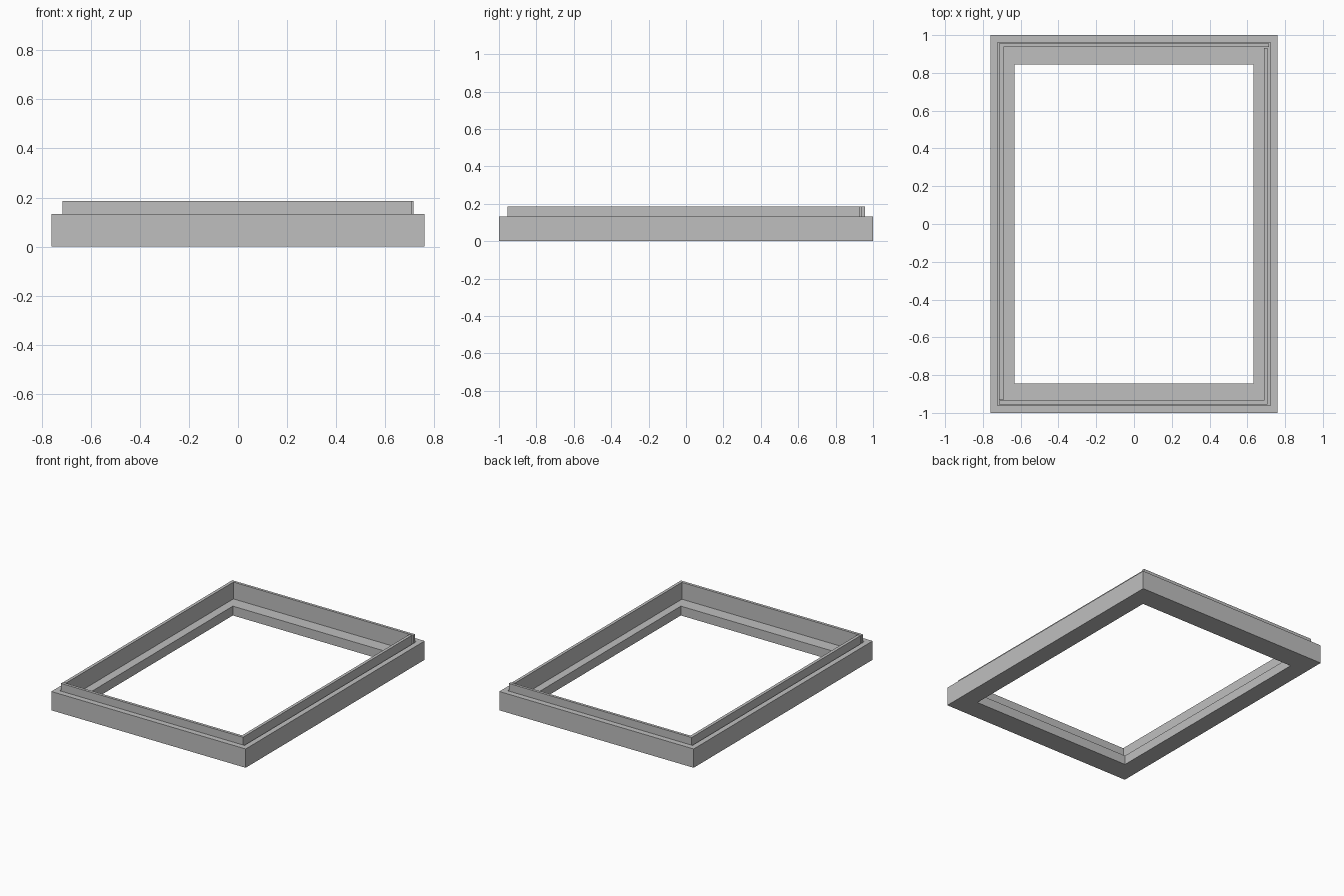
import bpy
import bmesh

default = bpy.data.objects.get("Cube")
if default:
    bpy.data.objects.remove(default, do_unlink=True)

grey = bpy.data.materials.new("light grey")
grey.use_nodes = True
colour = (0.52, 0.52, 0.52, 1)
grey.diffuse_color = colour
grey.node_tree.nodes["Principled BSDF"].inputs["Base Color"].default_value = colour

LEDGE, BASE_TOP, LIP_TOP = 0.066, 0.133, 0.185


def finish(name, bm):
    bmesh.ops.recalc_face_normals(bm, faces=bm.faces)
    mesh = bpy.data.meshes.new(name)
    bm.to_mesh(mesh)
    bm.free()
    mesh.materials.append(grey)
    bpy.context.collection.objects.link(bpy.data.objects.new(name, mesh))


def rectangular_sweep(name, profile):
    """Closed frame from a section of (half width, half depth, height)."""
    bm = bmesh.new()
    rings = [[bm.verts.new((sx * x, sy * y, z))
              for sx, sy in ((-1, -1), (1, -1), (1, 1), (-1, 1))]
             for x, y, z in profile]
    for i, ring in enumerate(rings):
        following = rings[(i + 1) % len(rings)]
        for j in range(4):
            k = (j + 1) % 4
            bm.faces.new((ring[j], ring[k], following[k], following[j]))
    finish(name, bm)


def extruded_outline(name, outline, bottom, top):
    bm = bmesh.new()
    face = bm.faces.new([bm.verts.new((x, y, bottom)) for x, y in outline])
    extruded = bmesh.ops.extrude_face_region(bm, geom=[face])["geom"]
    # the source face stays in place as the underside
    for v in extruded:
        if isinstance(v, bmesh.types.BMVert):
            v.co.z = top
    if not face.is_valid or len(bm.faces) < len(outline) + 2:
        low = [v for v in bm.verts if v.co.z == bottom]
        bmesh.ops.contextual_create(bm, geom=low)
    finish(name, bm)


# Base frame with a recessed inner ledge
rectangular_sweep("base_frame", [
    (0.76, 1.0, 0), (0.76, 1.0, BASE_TOP),
    (0.722, 0.96, BASE_TOP), (0.722, 0.96, LEDGE),
    (0.632, 0.845, LEDGE), (0.632, 0.845, 0)])

# Two thin L-shaped lips standing in the recess, meeting at open corners
extruded_outline("front_and_left_side_lip", [
    (-0.716, -0.955), (0.708, -0.955), (0.708, 0.931),
    (0.687, 0.931), (0.687, -0.935), (-0.716, -0.935)], LEDGE, LIP_TOP)
extruded_outline("back_and_right_side_lip", [
    (0.716, 0.956), (-0.714, 0.956), (-0.714, -0.931),
    (-0.692, -0.931), (-0.692, 0.937), (0.716, 0.937)], LEDGE, LIP_TOP)
